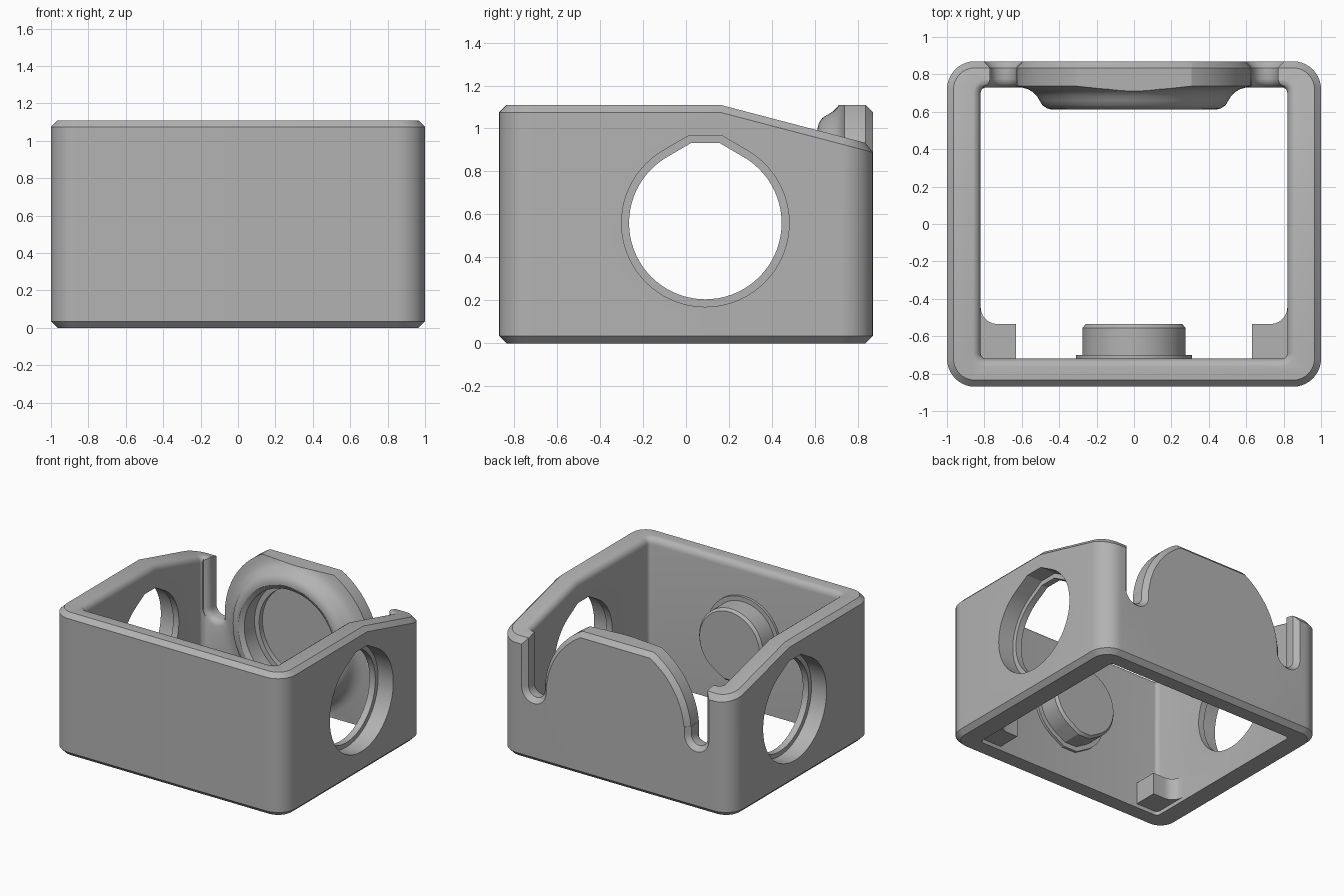
import bpy, bmesh, math

if "Cube" in bpy.data.objects:
    bpy.data.objects.remove(bpy.data.objects["Cube"])

ZC = 0.56      # height of every round feature
TOP = 1.11     # overall height
FOLD = 0.16    # y where the rim starts to slope down


def rim(y):
    return TOP - max(0.0, y - FOLD) * 0.262


def make(name, rings, split=None):
    """Solid skinned through equal-length rings of 3D points."""
    bm = bmesh.new()
    vs = [[bm.verts.new(p) for p in r] for r in rings]
    n = len(vs[0])
    for a, b in zip(vs, vs[1:]):
        for i in range(n):
            j = (i + 1) % n
            bm.faces.new((a[i], a[j], b[j], b[i]))
    bm.faces.new(vs[0])
    bm.faces.new(vs[-1])
    if split:
        bmesh.ops.connect_verts(bm, verts=[vs[-1][i] for i in split])
    bmesh.ops.recalc_face_normals(bm, faces=bm.faces)
    me = bpy.data.meshes.new(name)
    bm.to_mesh(me)
    bm.free()
    ob = bpy.data.objects.new(name, me)
    bpy.context.collection.objects.link(ob)
    return ob


def loft(name, axis, sections):
    place = {'X': lambda p, u, v: (p, u, v),
             'Y': lambda p, u, v: (u, p, v),
             'Z': lambda p, u, v: (u, v, p)}[axis]
    return make(name, [[place(p, u, v) for u, v in poly] for p, poly in sections])


def boolean(ob, other, op='DIFFERENCE'):
    m = ob.modifiers.new("cut", 'BOOLEAN')
    m.operation, m.object, m.solver = op, other, 'EXACT'
    bpy.context.view_layer.objects.active = ob
    bpy.ops.object.modifier_apply(modifier=m.name)
    bpy.data.objects.remove(other)


def arc(cx, cy, r, a0, a1, n):
    return [(cx + r * math.cos(math.radians(a0 + (a1 - a0) * i / n)),
             cy + r * math.sin(math.radians(a0 + (a1 - a0) * i / n))) for i in range(n + 1)]


def frame_ring(hx, y0, y1, r, n):
    """Rounded rectangle with one extra point on each side at the fold."""
    return ([(hx, FOLD)] + arc(hx - r, y1 - r, r, 0, 90, n)
            + arc(-hx + r, y1 - r, r, 90, 180, n) + [(-hx, FOLD)]
            + arc(-hx + r, y0 + r, r, 180, 270, n) + arc(hx - r, y0 + r, r, 270, 360, n))


def teardrop(r, cx, cz, up=1):
    """Circle whose top (or bottom) is drawn out to a short flat."""
    f = 0.19 * r
    pts = arc(0, 0, r, 120, 420, 60) + [(f, 1.047 * r), (-f, 1.047 * r)]
    return [(cx + u, cz + up * v) for u, v in pts]


# Outer shell with chamfered top and bottom edges
C = 0.035


def outer(inset):
    return frame_ring(1 - inset, -0.87 + inset, 0.87 - inset, 0.15 - inset, 10)


SPLIT = (0, 23)
rings = [[(x, y, 0) for x, y in outer(C)], [(x, y, C) for x, y in outer(0)],
         [(x, y, rim(y) - C) for x, y in outer(0)], [(x, y, rim(y)) for x, y in outer(C)]]
body = make("housing", rings, SPLIT)

# Open cavity with a rounded inner rim
rings = []
for off, drop in ((0, None), (0, 0.05), (0.004, 0.03), (0.015, 0.013), (0.03, 0.003), (0.05, -0.003), (0.05, -0.3)):
    poly = frame_ring(0.82 + off, -0.72 - off, 0.73 + off, 0.03 + off, 5)
    rings.append([(x, y, -0.2 if drop is None else rim(y) - drop) for x, y in poly])
boolean(body, make("cavity_cutter", rings))


# Slots either side of the back disc, flared at both faces
def slot(o, s):
    pts = [(0.45, 1.4), (0.77 + o, 1.4)] + arc(0.70, ZC, 0.07 + o, 0, -180, 14)
    pts += [(0.63 - o, 0.62), (0.45, 0.66)]
    return [(s * u, v) for u, v in pts]


for s in (1, -1):
    flare = ((0.68, 0.045), (0.73, 0.04), (0.74, 0.02), (0.755, 0.006), (0.775, 0), (0.835, 0), (0.9, 0.065))
    boolean(body, loft("slot_cutter", 'Y', [(y, slot(o, s)) for y, o in flare]))


# Back disc with a flared boss, trimmed flat at the top
def circle(r):
    return arc(0, ZC, r, 0, 360, 96)[:-1]


profile = ((0.612, 0.44), (0.618, 0.465), (0.635, 0.49), (0.66, 0.505), (0.685, 0.52), (0.705, 0.54),
           (0.72, 0.565), (0.73, 0.60), (0.737, 0.63), (0.835, 0.63), (0.87, 0.595))
disc = loft("back_disc", 'Y', [(y, circle(r)) for y, r in profile])
trim = [(0.5, 0.04), (0.87, 0.04), (0.87, TOP - C), (0.87 - C, TOP), (0.5, TOP)]
boolean(disc, loft("trim_box", 'X', [(-1, trim), (1, trim)]), 'INTERSECT')
boolean(body, disc, 'UNION')

# Stepped recess in the boss
recess = ((0.55, 0.425), (0.612, 0.425), (0.635, 0.39), (0.76, 0.39))
boolean(body, loft("recess_cutter", 'Y', [(y, circle(r)) for y, r in recess]))
boolean(body, loft("recess_floor_cutter", 'Y', [(y, circle(0.35)) for y in (0.7, 0.80)]))

# Stepped side holes
for s in (1, -1):
    for r, x0, x1 in ((0.39, 0.87, 1.1), (0.355, 0.7, 0.95)):
        poly = teardrop(r, 0.09, ZC)
        boolean(body, loft("hole_cutter", 'X', [(s * x0, poly), (s * x1, poly)]))

# Round peg with a collar on the inside of the front wall
peg = loft("front_peg", 'Y', [(y, teardrop(r, 0, ZC, -1)) for y, r in
                              ((-0.76, 0.31), (-0.70, 0.31), (-0.70, 0.275), (-0.555, 0.275), (-0.535, 0.258))])

# Small corner tabs low in the front corners
tabs = []
for s, side in ((1, "right"), (-1, "left")):
    poly = [(0.86, -0.76), (0.86, -0.445), (0.82, -0.445)] + arc(0.73, -0.445, 0.09, 0, -90, 6)[1:]
    poly += [(0.63, -0.535), (0.63, -0.76)]
    poly = [(s * u, v) for u, v in poly]
    tabs.append(loft(side + "_corner_tab", 'Z', [(0.03, poly), (0.2, poly)]))

# One grey finish, smooth with crisp edges
grey = bpy.data.materials.new("grey")
grey.diffuse_color = (0.45, 0.45, 0.45, 1)
grey.use_nodes = True
grey.node_tree.nodes["Principled BSDF"].inputs["Base Color"].default_value = grey.diffuse_color
for ob in [body, peg] + tabs:
    ob.data.materials.clear()
    ob.data.materials.append(grey)
    bpy.ops.object.select_all(action='DESELECT')
    ob.select_set(True)
    bpy.context.view_layer.objects.active = ob
    bpy.ops.object.shade_smooth_by_angle(angle=math.radians(28))
